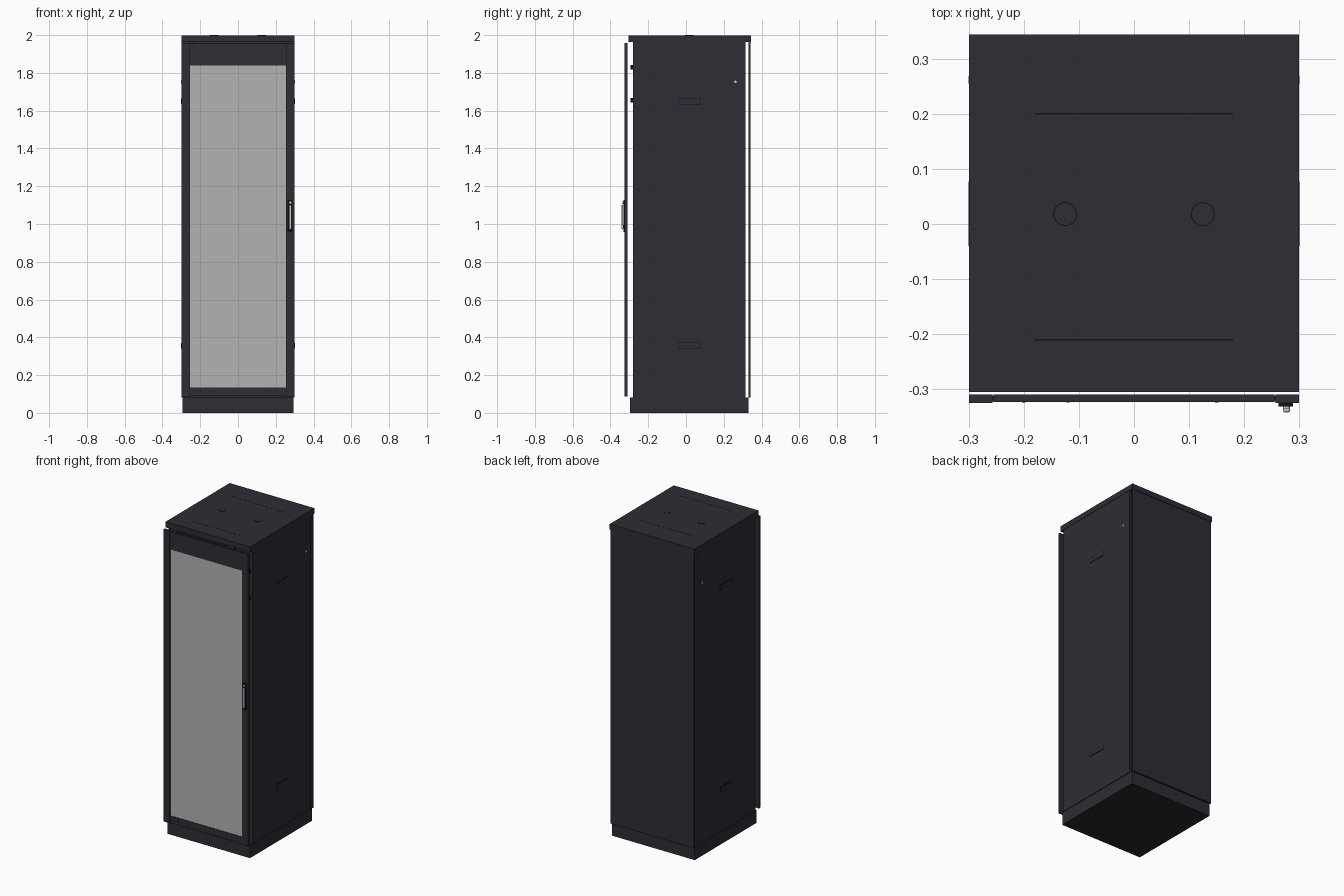
import bpy, bmesh
from mathutils import Matrix

cube = bpy.data.objects.get("Cube")
if cube:
    bpy.data.objects.remove(cube, do_unlink=True)


def material(name, col):
    m = bpy.data.materials.new(name)
    m.use_nodes = True
    m.diffuse_color = (*col, 1)
    m.node_tree.nodes["Principled BSDF"].inputs["Base Color"].default_value = (*col, 1)
    return m


PAINT = material("charcoal paint", (0.026, 0.026, 0.036))
BLACK = material("black plastic", (0.006, 0.006, 0.006))
UNDER = material("dark grey underside", (0.02, 0.02, 0.02))
GLASS = material("grey glass", (0.45, 0.45, 0.45))
METAL = material("silver metal", (0.6, 0.6, 0.6))


def finish(bm, name, mats):
    me = bpy.data.meshes.new(name)
    bm.to_mesh(me)
    bm.free()
    for m in mats:
        me.materials.append(m)
    ob = bpy.data.objects.new(name, me)
    bpy.context.collection.objects.link(ob)
    return ob


def add_box(bm, x, y, z):
    """Box from (min, max) ranges."""
    size = [r[1] - r[0] for r in (x, y, z)]
    mid = [(r[0] + r[1]) / 2 for r in (x, y, z)]
    bmesh.ops.create_cube(bm, size=1, matrix=Matrix.Translation(mid) @ Matrix.Diagonal((*size, 1)))


def boxes(name, ranges, *mats):
    bm = bmesh.new()
    for r in ranges:
        add_box(bm, *r)
    return finish(bm, name, mats)


def disc(name, centre, radius, depth, axis, mat, sides=20):
    bm = bmesh.new()
    turn = {"X": Matrix.Rotation(1.5708, 4, "Y"), "Y": Matrix.Rotation(1.5708, 4, "X"), "Z": Matrix()}[axis]
    bmesh.ops.create_cone(bm, cap_ends=True, segments=sides, radius1=radius, radius2=radius,
                          depth=depth, matrix=Matrix.Translation(centre) @ turn)
    return finish(bm, name, [mat])


# Plinth, with a grey underside
base = boxes("plinth", [((-0.293, 0.293), (-0.297, 0.33), (0, 0.081))], PAINT, UNDER)
for f in base.data.polygons:
    if f.normal.z < -0.5:
        f.material_index = 1

# Roof and its slots and cable covers
boxes("roof", [((-0.3, 0.3), (-0.305, 0.344), (1.963, 1.998))], PAINT)
boxes("roof_slots", [((-0.18, 0.18), (y - 0.0015, y + 0.0015), (1.996, 1.9985)) for y in (0.2, -0.21)], BLACK)
for s, side in ((-1, "right"), (1, "left")):
    disc(f"{side}_cable_cover_rim", (s * 0.125, 0.018, 1.998), 0.022, 0.003, "Z", BLACK)
    disc(f"{side}_cable_cover", (s * 0.125, 0.018, 1.9985), 0.02, 0.003, "Z", PAINT)

# Rear panel, standing off from the body
boxes("rear_panel", [((-0.297, 0.297), (0.331, 0.341), (0.081, 1.963))], PAINT)

# Side walls with pulls and locks, and punched corner posts
for s, side in ((-1, "right"), (1, "left")):
    def span(a, b):
        return tuple(sorted((s * a, s * b)))

    boxes(f"{side}_wall", [(span(0.285, 0.298), (-0.28, 0.315), (0.081, 1.963))], PAINT)
    pulls, rims = [], []
    for z in (0.355, 1.65):
        rims.append((span(0.296, 0.299), (-0.043, 0.08), (z - 0.017, z + 0.017)))
        pulls.append((span(0.296, 0.3005), (-0.04, 0.077), (z - 0.014, z + 0.014)))
    boxes(f"{side}_pull_rims", rims, BLACK)
    boxes(f"{side}_pulls", pulls, PAINT)
    disc(f"{side}_wall_lock", (s * 0.298, 0.262, 1.752), 0.007, 0.005, "X", METAL, 12)
    boxes(f"{side}_posts", [(span(0.235, 0.286), y, (0.081, 1.963))
                            for y in ((-0.278, -0.265), (0.295, 0.31))], PAINT)
    boxes(f"{side}_post_holes",
          [(span(0.255, 0.267), y, (0.14 + i * 0.045, 0.155 + i * 0.045))
           for i in range(40) for y in ((-0.279, -0.277), (0.309, 0.311))], BLACK)
    boxes(f"{side}_door_lugs", [(span(0.27, 0.285), (-0.295, -0.278), (z - 0.012, z + 0.012))
                                for z in (1.655, 1.83)], BLACK)

# Front door: stiles, head, bottom rail and glass
for s, side in ((-1, "right"), (1, "left")):
    xs = tuple(sorted((s * 0.257, s * 0.3)))
    boxes(f"door_{side}_stile", [(xs, (-0.325, -0.31), (0.088, 1.957))], PAINT)
    seam = tuple(sorted((s * 0.2545, s * 0.2575)))
    boxes(f"door_{side}_seam", [(seam, (-0.322, -0.311), (0.088, 1.957))], BLACK)
boxes("door_head", [((-0.255, 0.255), (-0.323, -0.31), (1.84, 1.955))], PAINT)
boxes("door_bottom_rail", [((-0.255, 0.255), (-0.323, -0.31), (0.09, 0.135))], PAINT)
boxes("door_glass", [((-0.255, 0.255), (-0.32, -0.313), (0.135, 1.84))], GLASS)
boxes("door_rail_slots", [((x - 0.003, x + 0.003), (-0.3245, -0.322), (0.109, 0.116))
                          for x in (-0.2, -0.12, 0.15)], BLACK)

# Door latch: backplate, lever and key cylinder
boxes("latch_plate", [((0.262, 0.289), (-0.331, -0.324), (0.958, 1.127))], BLACK)
lever = boxes("latch_lever", [((0.271, 0.283), (-0.342, -0.333), (0.972, 1.1))], METAL)
bevel = lever.modifiers.new("soft_edges", "BEVEL")
bevel.width = 0.003
bevel.segments = 2
boxes("latch_pivot", [((0.272, 0.282), (-0.336, -0.329), (0.975, 0.995))], BLACK)
disc("latch_cylinder", (0.277, -0.332, 1.113), 0.006, 0.006, "Y", METAL, 16)
